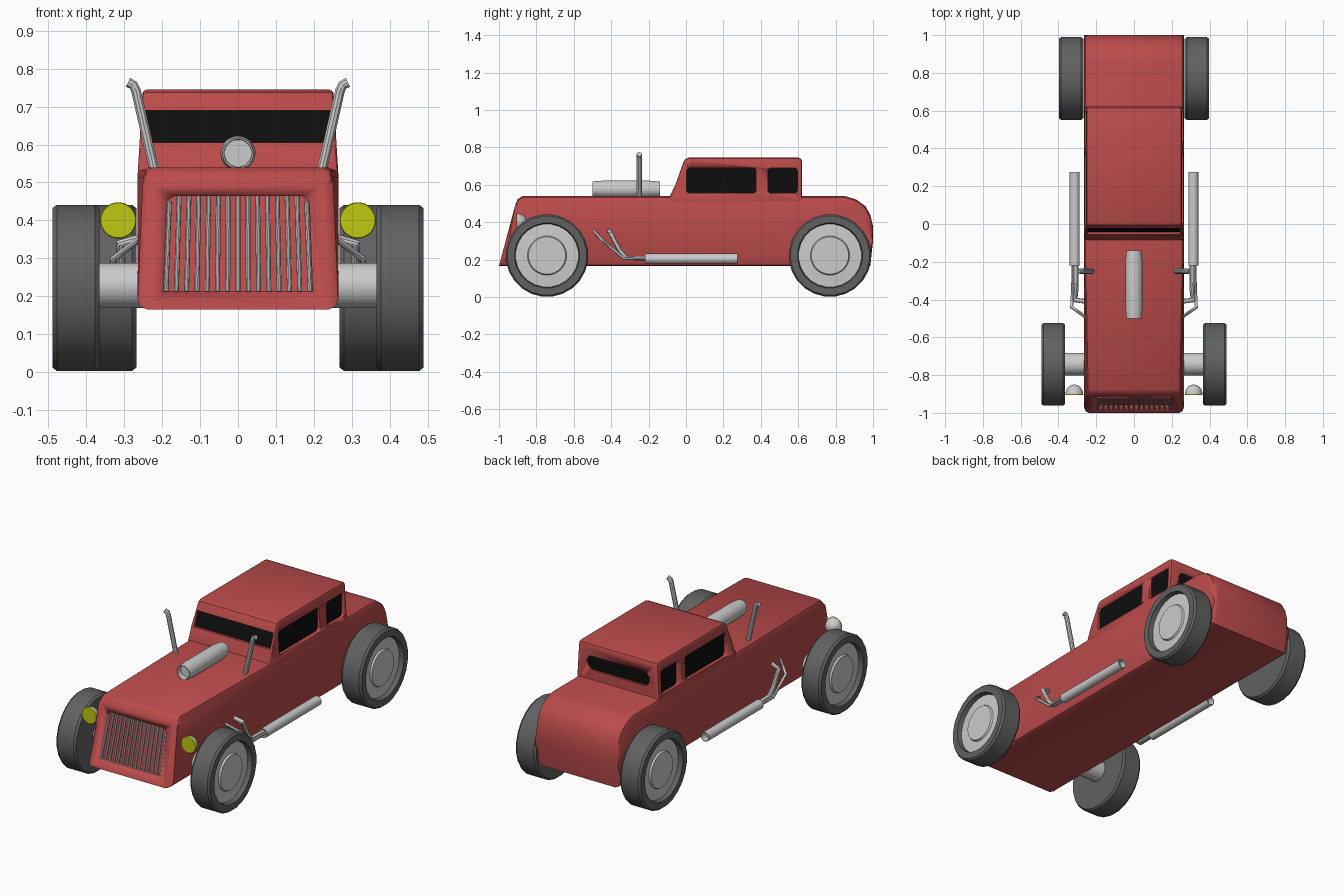
import bpy, bmesh, math
from mathutils import Vector

if "Cube" in bpy.data.objects:
    bpy.data.objects.remove(bpy.data.objects["Cube"])


def material(name, rgb):
    m = bpy.data.materials.new(name)
    m.diffuse_color = (*rgb, 1)
    m.use_nodes = True
    m.node_tree.nodes["Principled BSDF"].inputs["Base Color"].default_value = m.diffuse_color
    return m


RED = material("red_paint", (0.5, 0.07, 0.07))
BLACK = material("black_glass", (0.004, 0.004, 0.004))
TYRE = material("dark_rubber", (0.12, 0.12, 0.12))
YELLOW = material("yellow_lamp", (0.52, 0.58, 0.005))


def finish(ob, mat=None, mirror=False):
    if mat:
        ob.data.materials.append(mat)
    bpy.ops.object.select_all(action='DESELECT')
    ob.select_set(True)
    bpy.context.view_layer.objects.active = ob
    bpy.ops.object.shade_smooth_by_angle(angle=math.radians(32))
    if mirror:
        ob.modifiers.new("mirror", 'MIRROR').use_mirror_merge = False
    return ob


def from_bmesh(name, bm, mat=None, mirror=False):
    bmesh.ops.recalc_face_normals(bm, faces=bm.faces[:])
    me = bpy.data.meshes.new(name)
    bm.to_mesh(me)
    bm.free()
    ob = bpy.data.objects.new(name, me)
    bpy.context.collection.objects.link(ob)
    return finish(ob, mat, mirror)


def prism(pts, axis, lo, hi):
    """Extrude a 2D outline along 'X' (points are y,z) or 'Y' (points are x,z)."""
    bm = bmesh.new()
    put = (lambda a, b, t: (t, a, b)) if axis == 'X' else (lambda a, b, t: (a, t, b))
    r0, r1 = ([bm.verts.new(put(a, b, t)) for a, b in pts] for t in (lo, hi))
    bm.faces.new(r0)
    bm.faces.new(r1[::-1])
    n = len(pts)
    for i in range(n):
        bm.faces.new((r0[i], r0[(i + 1) % n], r1[(i + 1) % n], r1[i]))
    return bm


def rounded(a0, a1, b0, b1, r, seg=4):
    pts = []
    for k, (a, b) in enumerate(((a1 - r, b1 - r), (a0 + r, b1 - r), (a0 + r, b0 + r), (a1 - r, b0 + r))):
        for i in range(seg + 1):
            t = math.pi / 2 * (k + i / seg)
            pts.append((a + r * math.cos(t), b + r * math.sin(t)))
    return pts


def lathe(name, profile, axis, centre, seg, mat=None, mirror=False):
    """Spin (radius, offset) points round the X or Y axis, capping the ends."""
    bm = bmesh.new()
    c = Vector(centre)
    rings = []
    for r, t in profile:
        ring = []
        for i in range(seg):
            a = 2 * math.pi * (i + 0.5) / seg
            u, w = r * math.cos(a), r * math.sin(a)
            ring.append(bm.verts.new(c + Vector((t, u, w) if axis == 'X' else (u, t, w))))
        rings.append(ring)
    for p, q in zip(rings, rings[1:]):
        for i in range(seg):
            j = (i + 1) % seg
            bm.faces.new((p[i], p[j], q[j], q[i]))
    bm.faces.new(rings[0])
    bm.faces.new(rings[-1][::-1])
    return from_bmesh(name, bm, mat, mirror)


def pipe(name, pts, r, mirror=True):
    cu = bpy.data.curves.new(name, 'CURVE')
    cu.dimensions = '3D'
    cu.bevel_depth, cu.bevel_resolution, cu.use_fill_caps = r, 3, True
    s = cu.splines.new('POLY')
    s.points.add(len(pts) - 1)
    for p, co in zip(s.points, pts):
        p.co = (*co, 1)
    ob = bpy.data.objects.new(name, cu)
    bpy.context.collection.objects.link(ob)
    bpy.ops.object.select_all(action='DESELECT')
    ob.select_set(True)
    bpy.context.view_layer.objects.active = ob
    bpy.ops.object.convert(target='MESH')
    return finish(bpy.context.object, None, mirror)


def cut(ob, cutter):
    m = ob.modifiers.new("cut", 'BOOLEAN')
    m.operation, m.solver, m.object = 'DIFFERENCE', 'EXACT', cutter
    bpy.context.view_layer.objects.active = ob
    bpy.ops.object.modifier_apply(modifier=m.name)
    bpy.data.objects.remove(cutter)


def bevel_sides(bm, width, seg):
    edges = [e for e in bm.edges if abs(e.verts[0].co.x - e.verts[1].co.x) < 1e-4]
    bmesh.ops.bevel(bm, geom=edges, offset=width, segments=seg, profile=0.5, affect='EDGES')


# Lower body: hood, floor and rounded tail
bm = prism([(-1, .165), (-.912, .495), (-.9, .523), (-.875, .54), (.85, .54), (.91, .522), (.96, .485),
            (.985, .44), (1, .38), (1, .3), (.985, .165)], 'X', -.265, .265)
bevel_sides(bm, .026, 2)
bmesh.ops.bisect_plane(bm, geom=bm.verts[:] + bm.edges[:] + bm.faces[:],
                       plane_co=(0, -.1, 0), plane_no=(0, 1, 0))
for v in bm.verts:  # hood narrows upward toward the nose
    f = min(1, max(0, (-.1 - v.co.y) / .75))
    v.co.x *= 1 - .055 * f * max(0, v.co.z - .19) / .33
body = from_bmesh("body", bm, RED)

# Grille recess and bars, following the raked nose
SLOPE = .267
rake = lambda z: SLOPE * (z - .165)
bm = prism([(-.197, .213), (.197, .213), (.188, .45), (.168, .465), (-.168, .465), (-.188, .45)],
           'Y', -1.1, -.972)
for v in bm.verts:
    v.co.y += rake(v.co.z)
cut(body, from_bmesh("grille_cutter", bm, RED))
for i in range(15):
    u = (i - 7) / 7
    top = .463 if abs(u) < .9 else .45
    pipe(f"grille_bar_{i + 1}", [(u * .19, -.99 + rake(.212), .212),
                                 (u * .181, -.99 + rake(top), top)], .0065, False)

# Cab
bm = prism([(-.088, .5), (-.085, .54), (-.053, .61), (-.014, .72), (-.004, .737), (.015, .745),
            (.6, .745), (.615, .739), (.621, .725), (.621, .5)], 'X', -.266, .266)
bevel_sides(bm, .011, 2)
for v in bm.verts:
    v.co.x *= 1 - .055 * (v.co.z - .5) / .245
cab = from_bmesh("cab", bm, RED)

# Side windows
for name, y0, y1 in (("front_side_window", .003, .375), ("rear_side_window", .438, .595)):
    shape = rounded(y0, y1, .555, .69, .018)
    cut(cab, from_bmesh("window_cutter", prism(shape, 'X', .242, .4), RED, True))
    from_bmesh(name, prism(shape, 'X', .236, .244), BLACK, True)

# Windscreen
cut(cab, from_bmesh("screen_cutter", prism(
    [(-.2, .606), (-.04, .606), (-.011, .69), (-.2, .69)], 'X', -.243, .243), RED))
from_bmesh("windscreen", prism(
    [(-.042, .606), (-.034, .606), (-.005, .69), (-.013, .69)], 'X', -.243, .243), BLACK)

# Rear window
shape = rounded(-.2, .2, .595, .675, .036)
cut(cab, from_bmesh("rear_cutter", prism(shape, 'Y', .608, .75), RED))
from_bmesh("rear_window", prism(shape, 'Y', .602, .61), BLACK)

# Wheels: tyre with a recessed rim and hub disc
for end, x0, x1, y in (("front", .365, .49, -.743), ("rear", .268, .398, .77)):
    c = (0, y, .222)
    lathe(f"{end}_tyre", [(.172, x0), (.212, x0), (.221, x0 + .012), (.221, x1 - .012), (.212, x1),
                          (.174, x1), (.168, x1 - .03)], 'X', c, 24, TYRE, True)
    lathe(f"{end}_rim", [(.17, x1 - .04), (.17, x1 - .026), (.105, x1 - .022), (.1, x1 - .012)],
          'X', c, 24, None, True)
lathe("front_axle", [(.06, -.38), (.06, .38)], 'X', (0, -.742, .228), 24)

# Headlights: half domes with a yellow lens
dome = [(.047 * math.cos(a), .05 * math.sin(a)) for a in (math.pi / 2 * i / 6.2 for i in range(7))]
lathe("headlight_shell", dome, 'Y', (.316, -.9, .4), 24, None, True)
lathe("headlight_lens", [(.046, -.006), (.048, -.003), (.048, .001)], 'Y', (.316, -.9, .4), 24, YELLOW, True)

# Hood intake barrel, hollow at the front
lathe("hood_intake", [(.036, .03), (.037, 0), (.041, 0), (.046, .06), (.046, .3), (.04, .36)],
      'Y', (0, -.5, .577), 24)

# Upright stacks with curved tips
pipe("hood_stack", [(.216, -.25, .51), (.264, -.25, .72), (.269, -.25, .742), (.276, -.25, .757),
                    (.29, -.25, .764)], .0135)

# Side exhausts with two header pipes
lathe("side_exhaust", [(.02, .03), (.021, 0), (.027, 0), (.027, .495), (.023, .495), (.022, .46)],
      'Y', (.314, -.22, .205), 16, None, True)
pipe("outer_header", [(.322, -.2, .205), (.324, -.33, .205), (.33, -.44, .297), (.25, -.497, .358)], .0085)
pipe("inner_header", [(.306, -.2, .205), (.306, -.32, .21), (.308, -.355, .25), (.31, -.402, .338),
                      (.255, -.41, .352)], .013)
